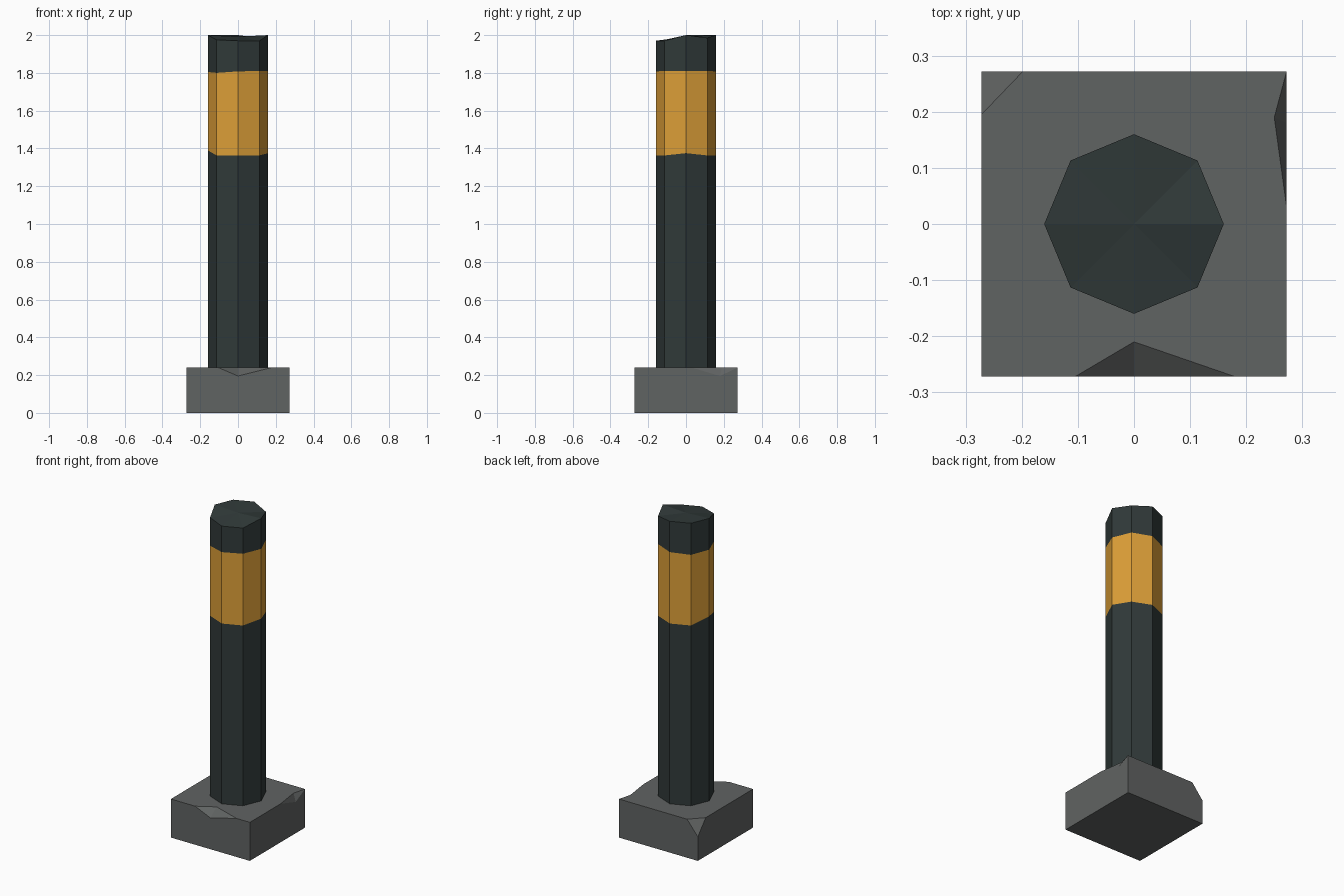
import bpy, bmesh, math

if "Cube" in bpy.data.objects:
    bpy.data.objects.remove(bpy.data.objects["Cube"])


def material(name, rgb):
    m = bpy.data.materials.new(name)
    m.diffuse_color = (*rgb, 1.0)
    m.use_nodes = True
    m.node_tree.nodes["Principled BSDF"].inputs["Base Color"].default_value = m.diffuse_color
    return m


dark = material("dark paint", (0.030, 0.042, 0.041))
amber = material("amber paint", (0.72, 0.345, 0.039))
grey = material("grey concrete", (0.118, 0.125, 0.123))


def finish(bm, name, mats):
    bmesh.ops.recalc_face_normals(bm, faces=bm.faces)
    mesh = bpy.data.meshes.new(name)
    bm.to_mesh(mesh)
    bm.free()
    for m in mats:
        mesh.materials.append(m)
    ob = bpy.data.objects.new(name, mesh)
    bpy.context.collection.objects.link(ob)
    return ob


# Concrete base: a block with three chips knocked out of its top edges
W, H = 0.272, 0.24
points = {
    "fl0": (-W, -W, 0), "fr0": (W, -W, 0), "br0": (W, W, 0), "bl0": (-W, W, 0),
    "fl": (-W, -W, H), "fr": (W, -W, H), "br": (W, W, H),
    # front chip: left end, top apex, right end, low apex
    "fa": (-0.105, -W, H), "ft": (0, -0.21, H), "fb": (0.18, -W, H), "fd": (0, -W, 0.195),
    # right chip, ending at the back corner
    "ra": (W, 0.03, H), "rt": (0.25, 0.19, H), "rd": (W, 0.18, 0.195),
    # back left corner chip
    "ca": (-0.198, W, H), "cb": (-W, 0.195, H), "cd": (-W, W, 0.15),
}
faces = [
    "fl0 bl0 br0 fr0",
    "fl0 fr0 fr fb fd fa fl",
    "fr0 br0 br rd ra fr",
    "br0 bl0 cd ca br",
    "bl0 fl0 fl cb cd",
    "fl fa ft fb fr ra rt br ca cb",
    "fa fd ft", "fd fb ft",
    "ra rd rt", "rd br rt",
    "ca cd cb",
]
bm = bmesh.new()
v = {k: bm.verts.new(p) for k, p in points.items()}
for f in faces:
    bm.faces.new([v[k] for k in f.split()])
finish(bm, "concrete_base", [grey])

# Octagonal post: stacked rings with uneven paint edges and a worn top
SIDES, R = 8, 0.16
low_edge = [1.375, 1.363, 1.363, 1.363, 1.39, 1.363, 1.363, 1.363]
high_edge = [1.81, 1.81, 1.808, 1.803, 1.805, 1.80, 1.808, 1.81]
top_edge = [2.0, 1.985, 2.0, 2.0, 2.0, 1.975, 1.97, 1.97]
rings_z = [[0.2] * SIDES, low_edge, high_edge, top_edge]

bm = bmesh.new()
rings = []
for zs in rings_z:
    rings.append([bm.verts.new((R * math.cos(math.tau * i / SIDES),
                                R * math.sin(math.tau * i / SIDES), z))
                  for i, z in enumerate(zs)])
for level in range(3):
    a, b = rings[level], rings[level + 1]
    for i in range(SIDES):
        j = (i + 1) % SIDES
        f = bm.faces.new((a[i], a[j], b[j], b[i]))
        f.material_index = 1 if level == 1 else 0
# top cap fan and bottom cap
centre = bm.verts.new((0, 0, 1.992))
for i in range(SIDES):
    bm.faces.new((rings[3][i], rings[3][(i + 1) % SIDES], centre))
bm.faces.new(rings[0][::-1])
finish(bm, "post", [dark, amber])
